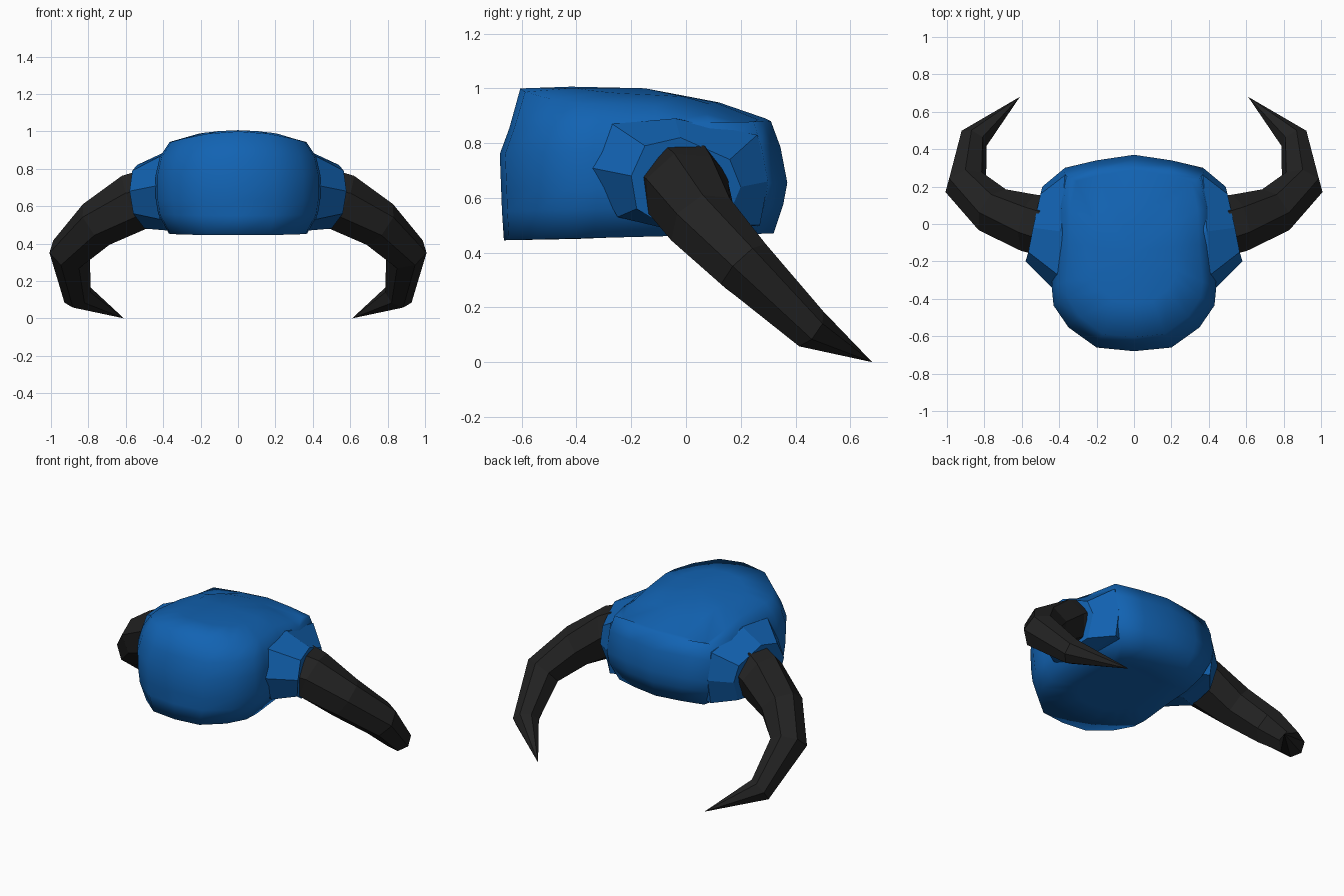
import bpy, bmesh
from mathutils import Vector
from math import sin, cos, pi

if "Cube" in bpy.data.objects:
    bpy.data.objects.remove(bpy.data.objects["Cube"])


def material(name, color):
    m = bpy.data.materials.new(name)
    m.use_nodes = True
    m.diffuse_color = color
    m.node_tree.nodes["Principled BSDF"].inputs["Base Color"].default_value = color
    return m


blue = material("blue", (0.006, 0.125, 0.45, 1))
black = material("charcoal_black", (0.016, 0.016, 0.016, 1))


def loft(name, rings, mat, start=None, end=None, smooth=False):
    """Skin closed rings; start and end are optional cap points."""
    bm = bmesh.new()
    loops = [[bm.verts.new(p) for p in ring] for ring in rings]
    n = len(loops[0])
    for a, b in zip(loops, loops[1:]):
        for i in range(n):
            j = (i + 1) % n
            bm.faces.new((a[i], a[j], b[j], b[i]))
    for point, loop in ((start, loops[0]), (end, loops[-1])):
        if point is None:
            bm.faces.new(loop)
        else:
            tip = bm.verts.new(point)
            for i in range(n):
                bm.faces.new((loop[i], loop[(i + 1) % n], tip))
    bmesh.ops.recalc_face_normals(bm, faces=bm.faces)
    for f in bm.faces:
        f.smooth = smooth
    mesh = bpy.data.meshes.new(name)
    bm.to_mesh(mesh)
    bm.free()
    mesh.materials.append(mat)
    obj = bpy.data.objects.new(name, mesh)
    bpy.context.collection.objects.link(obj)
    return obj


# Head: plan outline stacked at several heights, with a domed crown
FRONT, BACK = -0.68, 0.37
half = [(0, -0.68), (0.2, -0.66), (0.35, -0.55), (0.43, -0.43), (0.44, -0.33),
        (0.42, -0.1), (0.41, 0.12), (0.37, 0.3), (0.2, 0.34), (0, 0.37)]
outline = half + [(-x, y) for x, y in half[-2:0:-1]]
crown = [(-0.7, 0.99), (-0.6, 1.0), (-0.3, 1.01), (0, 0.99), (0.29, 0.89), (0.4, 0.84)]


def crown_height(x, y):
    for (y0, z0), (y1, z1) in zip(crown, crown[1:]):
        if y <= y1:
            break
    return z0 + (z1 - z0) * (y - y0) / (y1 - y0) - 0.5 * x * x


def level(scale, front, back, z=None):
    ring = []
    for x, y in outline:
        t = (y - FRONT) / (BACK - FRONT)
        px, py = x * scale, front + (back - front) * t
        pz = crown_height(px, py) if z is None else z + 0.025 * t
        ring.append((px, py, pz))
    return ring


head_rings = [level(0.45, -0.4, 0.1, 0.45), level(0.84, -0.665, 0.32, 0.445),
              level(0.97, -0.672, 0.355, 0.55), level(1, -0.675, 0.37, 0.63),
              level(1, -0.68, 0.345, 0.76), level(0.95, -0.645, 0.31, 0.855),
              level(0.83, -0.605, 0.29), level(0.5, -0.42, 0.12)]
loft("head", head_rings, blue, (0, -0.15, 0.46), (0, -0.15, 1.0), smooth=True)

# Horn socket: wide base ring against the head, narrower ring at the horn
base = [(0.43, -0.35, 0.71), (0.41, -0.27, 0.87), (0.39, -0.04, 0.89),
        (0.37, 0.26, 0.83), (0.37, 0.30, 0.66), (0.37, 0.27, 0.5),
        (0.38, 0, 0.47), (0.42, -0.25, 0.53)]
rim = [(0.58, -0.2, 0.68), (0.565, -0.15, 0.79), (0.54, -0.02, 0.82),
       (0.5, 0.16, 0.74), (0.49, 0.2, 0.64), (0.48, 0.14, 0.5),
       (0.5, -0.05, 0.48), (0.56, -0.18, 0.56)]

# Horn: tapering tube that sweeps out, down and back to a point
spine = [Vector(p) for p in ((0.47, -0.01, 0.65), (0.55, 0.0, 0.625), (0.745, 0.065, 0.505),
                             (0.9, 0.21, 0.35), (0.86, 0.45, 0.125), (0.61, 0.68, 0.0))]
radii = [0.165, 0.16, 0.135, 0.115, 0.08]
SIDES = 7


def horn_ring(i):
    ahead = (spine[i + 1] - spine[i]).normalized()
    behind = (spine[i] - spine[i - 1]).normalized() if i else ahead
    tangent = (ahead + behind).normalized()
    u = tangent.cross(Vector((-0.6, 0.6, 0.5))).normalized()
    v = tangent.cross(u)
    angles = [2 * pi * k / SIDES for k in range(SIDES)]
    return [spine[i] + radii[i] * (cos(a) * u + sin(a) * v) for a in angles]


horn_rings = [horn_ring(i) for i in range(len(radii))]


def flip(points, side):
    return [(p[0] * side, p[1], p[2]) for p in points]


for label, side in (("left", 1), ("right", -1)):
    inner = [(0.3, p[1] * 0.9, p[2]) for p in base]
    loft(label + "_horn_socket", [flip(r, side) for r in (inner, base, rim)], blue)
    loft(label + "_horn", [flip(r, side) for r in horn_rings], black,
         end=flip([spine[-1]], side)[0])
